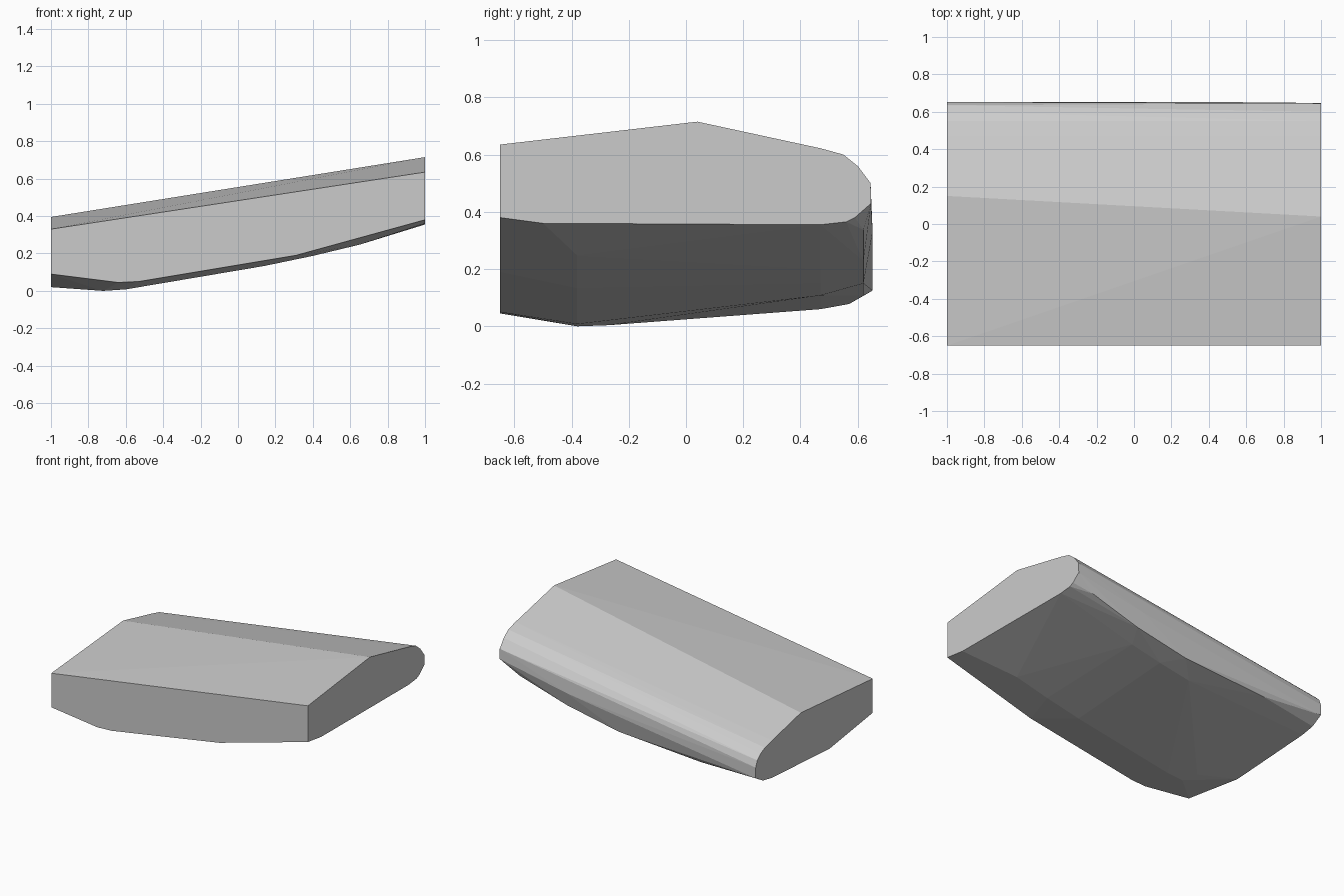
import bpy, bmesh, math

if "Cube" in bpy.data.objects:
    bpy.data.objects.remove(bpy.data.objects["Cube"])

# end outlines as (y, z), running over the top and round the back
left_end = [(-.65, .33), (.15, .395), (.47, .322), (.55, .302), (.60, .277), (.635, .245),
            (.652, .20), (.652, .125), (.57, .078), (.47, .06),
            (-.17, .02), (-.65, .09)]
right_end = [(-.65, .635), (.04, .715), (.47, .622), (.55, .60), (.60, .56), (.645, .50),
             (.647, .43), (.59, .38), (.56, .365), (.47, .355), (-.50, .36), (-.65, .38)]

# belly points: y position -> (x, z)
belly = {
    -.65: [(-.64, .045), (-.53, .05), (.31, .19)],
    -.38: [(-.72, 0), (-.6, .008), (.14, .133), (.4, .187), (.65, .247)],
    -.27: [(-.75, .004)],
    .47: [(-.06, .108), (.18, .15), (.41, .2)],
    .62: [(-.55, .107), (.09, .15), (.49, .228), (.86, .337)],
    .652: [(.47, .33)],
}

points = [(-1, y, z) for y, z in left_end] + [(1, y, z) for y, z in right_end]
points += [(x, y, z) for y, row in belly.items() for x, z in row]

# one faceted boulder slab wrapped round the points
bm = bmesh.new()
for p in points:
    bm.verts.new(p)
bmesh.ops.convex_hull(bm, input=bm.verts[:])
loose = [v for v in bm.verts if not v.link_faces]
bmesh.ops.delete(bm, geom=loose, context='VERTS')
bmesh.ops.dissolve_limit(bm, angle_limit=math.radians(1), verts=bm.verts[:], edges=bm.edges[:])
bmesh.ops.recalc_face_normals(bm, faces=bm.faces[:])
mesh = bpy.data.meshes.new("slab")
bm.to_mesh(mesh)
bm.free()

# plain grey
mat = bpy.data.materials.new("grey")
mat.diffuse_color = (.6, .6, .6, 1)
mat.use_nodes = True
mat.node_tree.nodes["Principled BSDF"].inputs["Base Color"].default_value = mat.diffuse_color
mesh.materials.append(mat)
obj = bpy.data.objects.new("slab", mesh)
bpy.context.collection.objects.link(obj)
